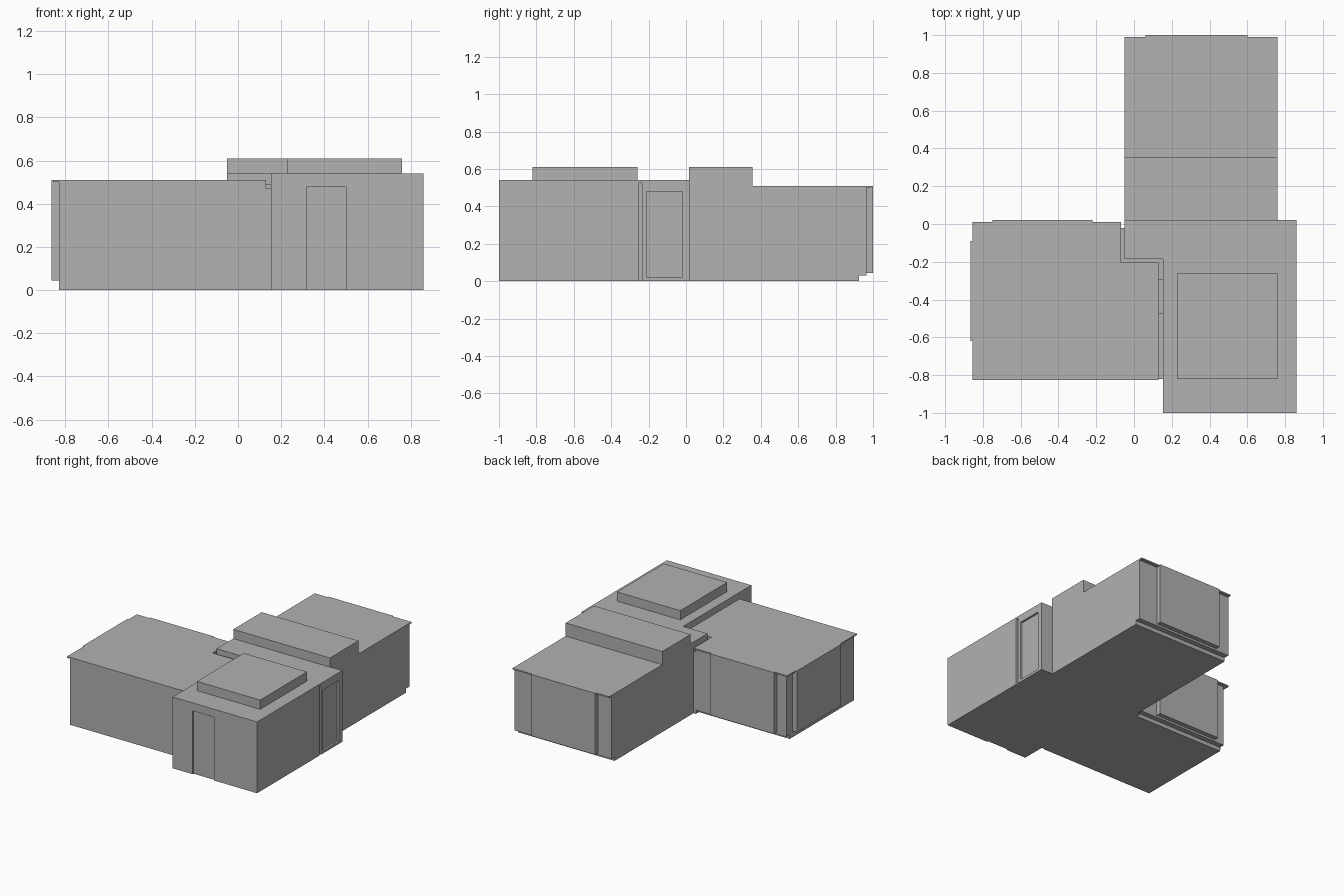
import bpy
import bmesh

if "Cube" in bpy.data.objects:
    bpy.data.objects.remove(bpy.data.objects["Cube"], do_unlink=True)

grey = bpy.data.materials.new("plain_grey")
grey.use_nodes = True
colour = (0.445, 0.445, 0.445, 1)
grey.diffuse_color = colour
grey.node_tree.nodes["Principled BSDF"].inputs["Base Color"].default_value = colour


def prism(name, outline, z0, z1):
    """Extrude a plan outline from z0 up to z1."""
    bm = bmesh.new()
    base = bm.faces.new([bm.verts.new((x, y, z0)) for x, y in outline])
    top = bmesh.ops.extrude_face_region(bm, geom=[base])["geom"]
    verts = [v for v in top if isinstance(v, bmesh.types.BMVert)]
    bmesh.ops.translate(bm, verts=verts, vec=(0, 0, z1 - z0))
    bmesh.ops.recalc_face_normals(bm, faces=bm.faces)
    mesh = bpy.data.meshes.new(name)
    bm.to_mesh(mesh)
    bm.free()
    mesh.materials.append(grey)
    obj = bpy.data.objects.new(name, mesh)
    bpy.context.collection.objects.link(obj)
    return obj


def box(name, x0, x1, y0, y1, z0, z1):
    return prism(name, [(x0, y0), (x1, y0), (x1, y1), (x0, y1)], z0, z1)


def cut(obj, *bounds):
    """Carve a box-shaped recess and discard the cutter."""
    cutter = box("cutter", *bounds)
    cutter.hide_render = True
    mod = obj.modifiers.new("recess", "BOOLEAN")
    mod.operation = "DIFFERENCE"
    mod.solver = "EXACT"
    mod.object = cutter
    bpy.context.view_layer.objects.active = obj
    bpy.ops.object.modifier_apply(modifier=mod.name)
    bpy.data.objects.remove(cutter, do_unlink=True)


EAVE, ROOF = 0.50, 0.51

# Back wing: set-back plinth, walls, thin overhanging roof, window bay
box("back_wing_plinth", -0.05, 0.76, 0.015, 0.925, 0, 0.03)
box("back_wing_walls", -0.05, 0.76, 0.015, 0.965, 0.03, EAVE)
box("back_wing_roof", -0.05, 0.76, 0.015, 0.99, EAVE, ROOF)
box("back_wing_window", 0.06, 0.60, 0.965, 1.0, 0.045, ROOF)
box("back_roof_block", -0.05, 0.76, 0.015, 0.355, ROOF, 0.61)


# Left wing: same construction on an L-shaped plan
def left_plan(west, north):
    return [(west, -0.825), (0.13, -0.825), (0.13, -0.205),
            (-0.07, -0.205), (-0.07, north), (west, north)]


prism("left_wing_plinth", left_plan(-0.83, -0.055), 0, 0.03)
prism("left_wing_walls", left_plan(-0.83, -0.015), 0.03, EAVE)
prism("left_wing_roof", left_plan(-0.855, 0.01), EAVE, ROOF)
box("left_wing_back_window", -0.75, -0.22, -0.015, 0.02, 0.045, ROOF)
box("left_wing_side_window", -0.865, -0.83, -0.62, -0.09, 0.045, ROOF)

# Entrance module with an L-shaped plan and recessed doors
entrance = prism("entrance_module",
                 [(0.153, -1), (0.86, -1), (0.86, 0.02), (-0.05, 0.02),
                  (-0.05, -0.185), (0.153, -0.185)], 0, 0.54)
cut(entrance, 0.32, 0.50, -1.1, -0.99, -0.1, 0.48)
cut(entrance, 0.84, 0.95, -0.255, -0.235, -0.1, 0.525)
cut(entrance, 0.845, 0.95, -0.21, -0.02, 0.02, 0.48)
box("entrance_roof_block", 0.23, 0.76, -0.82, -0.26, 0.54, 0.61)

# Low connector filling the joint between the modules
prism("joint_connector",
      [(0.13, -0.82), (0.153, -0.82), (0.153, -0.185), (-0.05, -0.185),
       (-0.05, -0.02), (-0.07, -0.02), (-0.07, -0.205), (0.13, -0.205)], 0, 0.47)
box("joint_threshold", 0.13, 0.153, -0.475, -0.29, 0.47, 0.49)
